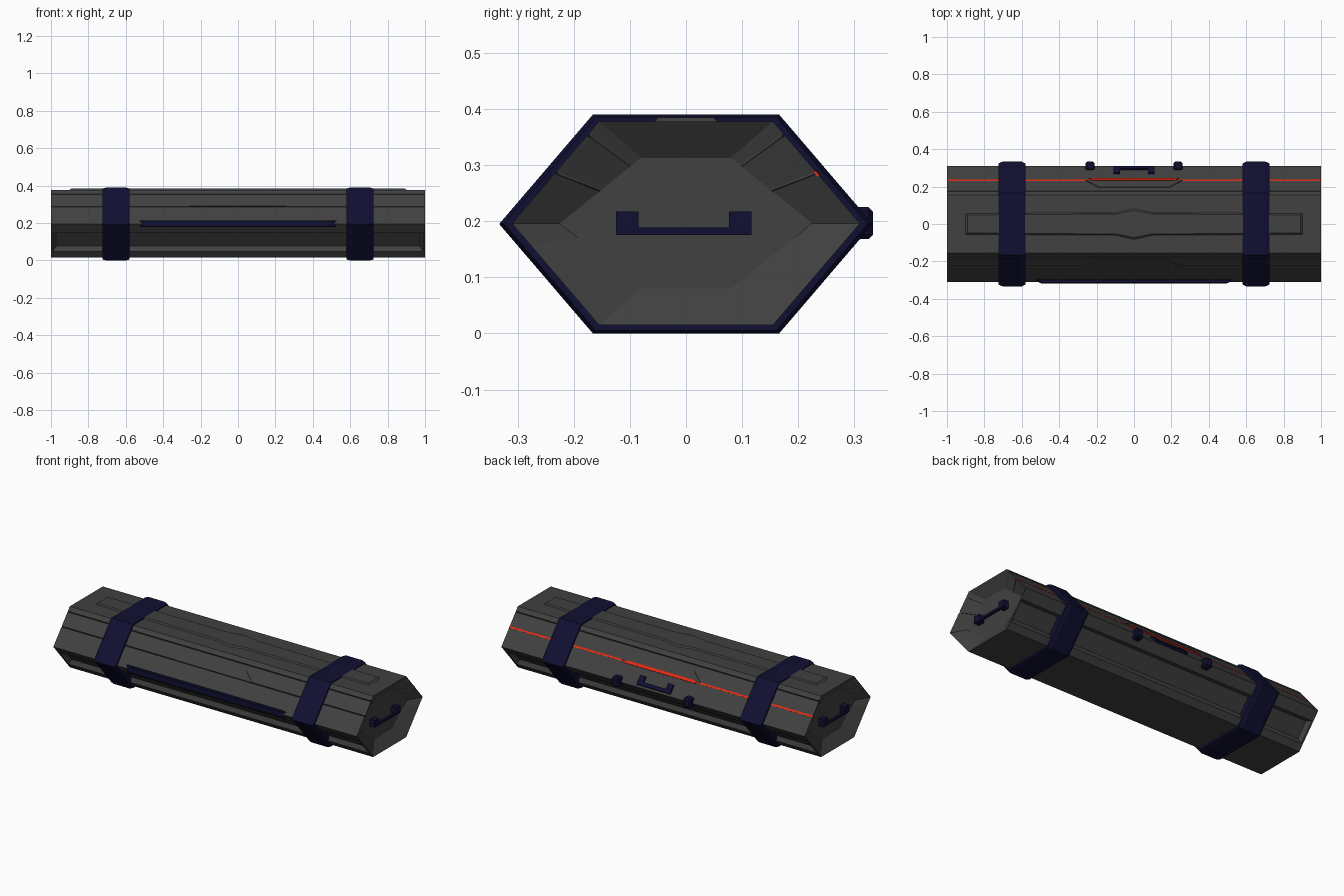
import bpy, bmesh
from mathutils import Vector

if "Cube" in bpy.data.objects:
    bpy.data.objects.remove(bpy.data.objects["Cube"])


def mat(name, rgb):
    m = bpy.data.materials.new(name)
    m.diffuse_color = (*rgb, 1)
    m.use_nodes = True
    m.node_tree.nodes["Principled BSDF"].inputs["Base Color"].default_value = m.diffuse_color
    return m


GREY = mat("dark grey shell", (0.052, 0.052, 0.052))
NAVY = mat("navy trim", (0.005, 0.005, 0.032))
RED = mat("orange red stripe", (0.75, 0.025, 0.006))


def finish(bm, name, material, bevel=0):
    bmesh.ops.recalc_face_normals(bm, faces=bm.faces)
    me = bpy.data.meshes.new(name)
    bm.to_mesh(me)
    bm.free()
    me.materials.append(material)
    ob = bpy.data.objects.new(name, me)
    bpy.context.collection.objects.link(ob)
    if bevel:
        b = ob.modifiers.new("bevel", 'BEVEL')
        b.width = bevel
        b.segments = 1
    return ob


def loft(bm, rings, caps=True):
    vs = [[bm.verts.new(p) for p in r] for r in rings]
    n = len(vs[0])
    for a, b in zip(vs, vs[1:]):
        for i in range(n):
            bm.faces.new((a[i], a[(i + 1) % n], b[(i + 1) % n], b[i]))
    if caps:
        bm.faces.new(vs[0])
        bm.faces.new(vs[-1])


def box(name, x, y, z, material=NAVY, bevel=0):
    bm = bmesh.new()
    loft(bm, [[(x[0], y[0], h), (x[1], y[0], h), (x[1], y[1], h), (x[0], y[1], h)] for h in z])
    return finish(bm, name, material, bevel)


def slope_plate(name, side, pts, h, material):
    """Thin plate on an upper slope; pts are (x, s), s = 0 at the top edge, 1 at the side edge."""
    n = Vector((0, side * 0.763, 0.646))
    base = [Vector((x, side * (0.155 + 0.155 * s), 0.378 - 0.182 * s)) for x, s in pts]
    bm = bmesh.new()
    loft(bm, [[p - n * 0.004 for p in base], [p + n * h for p in base]])
    return finish(bm, name, material)


# Hexagonal shell with seam grooves and dished ends
H = [Vector(p) for p in ((-.31, .196), (-.155, .015), (.155, .015), (.31, .196), (.155, .378), (-.155, .378))]
I = [Vector(p) for p in ((-.225, .196), (-.08, .08), (.08, .08), (.225, .196), (.08, .313), (-.08, .313))]


def groove(t, w=0.012, d=0.006):
    return [(t - w, 0), (t, d), (t + w, 0)]


cuts = [[(.22, 0), (.86, 0)], [], [(.14, 0), (.78, 0)],
        groove(.5) + groove(.87), [], groove(.13) + groove(.5)]
outer, inner = [], []
for i in range(6):
    a, b, c, d = H[i], H[(i + 1) % 6], I[i], I[(i + 1) % 6]
    e = (b - a).normalized()
    inward = Vector((-e.y, e.x))
    for t, depth in [(0, 0)] + cuts[i]:
        outer.append(a.lerp(b, t) + inward * depth)
        inner.append(c.lerp(d, t))
bm = bmesh.new()
loft(bm, [[(x, p.x, p.y) for p in ring] for x, ring in
          ((-.955, inner), (-1, outer), (1, outer), (.955, inner))])
bmesh.ops.recalc_face_normals(bm, faces=bm.faces)

# Long sunken panels on both lower slopes
strips = [f for f in bm.faces if .085 < f.calc_center_median().z < .115
          and abs(f.calc_center_median().x) < .1]
bmesh.ops.inset_individual(bm, faces=strips, thickness=.015, depth=0)
bmesh.ops.inset_individual(bm, faces=strips, thickness=.022, depth=-.025)
finish(bm, "case_shell", GREY)

# Raised spine plate on top, with a pointed bulge in the middle
edge = [(-.9, .055), (-.22, .06), (-.1, .06), (0, .082), (.1, .06), (.22, .06), (.9, .055)]
outline = [(x, -y) for x, y in edge] + [(x, y) for x, y in reversed(edge)]
bm = bmesh.new()
loft(bm, [[(x, y, .374) for x, y in outline], [(x, y, .378) for x, y in outline],
          [(x * .99, y * .88, .385) for x, y in outline]])
finish(bm, "top_spine_plate", GREY)

# Trapezoid plates on the upper slopes
for side, label in ((-1, "front"), (1, "back")):
    slope_plate(label + "_trapezoid_plate", side, [(-.26, .5), (.26, .5), (.19, .26), (-.19, .26)], .005, GREY)

# Stripe along the back
slope_plate("back_stripe", 1, [(-1, .53), (1, .53), (1, .485), (-1, .485)], .001, RED)
slope_plate("back_stripe_centre", 1, [(-.24, .55), (.24, .55), (.22, .48), (-.22, .48)], .007, RED)

# Straps around the shell
SH = [(-.333, .195), (-.166, 0), (.166, 0), (.333, .195), (.166, .39), (-.166, .39)]
for cx, label in ((-.652, "left"), (.652, "right")):
    bm = bmesh.new()
    rings = []
    for dx, k in ((-.072, .93), (-.072, .972), (-.052, 1), (.052, 1), (.072, .972), (.072, .93)):
        rings.append([(cx + dx, y * k, .195 + (z - .195) * k) for y, z in SH])
    loft(bm, rings)
    finish(bm, label + "_strap", NAVY)

# Front rail with tapered ends
bm = bmesh.new()
rail = [(-.53, -.295), (-.5, -.317), (.5, -.317), (.53, -.295)]
loft(bm, [[(x, y, z) for x, y in rail] for z in (.178, .215)])
finish(bm, "front_rail", NAVY, .004)

# Back latches
for s, label in ((-1, "left"), (1, "right")):
    box(label + "_latch", (s * .235 - .024, s * .235 + .024), (.285, .333), (.168, .225), NAVY, .008)

# Back handle lying on the upper slope
for s, label in ((-1, "left"), (1, "right")):
    xs = (s * .092 - .018, s * .092 + .018)
    slope_plate("back_handle_%s_foot" % label, 1,
                [(xs[0], .95), (xs[1], .95), (xs[1], .72), (xs[0], .72)], .01, NAVY)
slope_plate("back_handle_bar", 1, [(-.11, .95), (.11, .95), (.11, .86), (-.11, .86)], .012, NAVY)

# End handles inside the dished ends
for s, label in ((-1, "left"), (1, "right")):
    for a, b, foot in ((-.125, -.085, "front"), (.077, .117, "back")):
        box("%s_end_handle_%s_foot" % (label, foot), sorted((s * .945, s * .99)), (a, b), (.175, .217))
    box(label + "_end_handle_bar", sorted((s * .975, s * .99)), (-.125, .117), (.175, .189))
